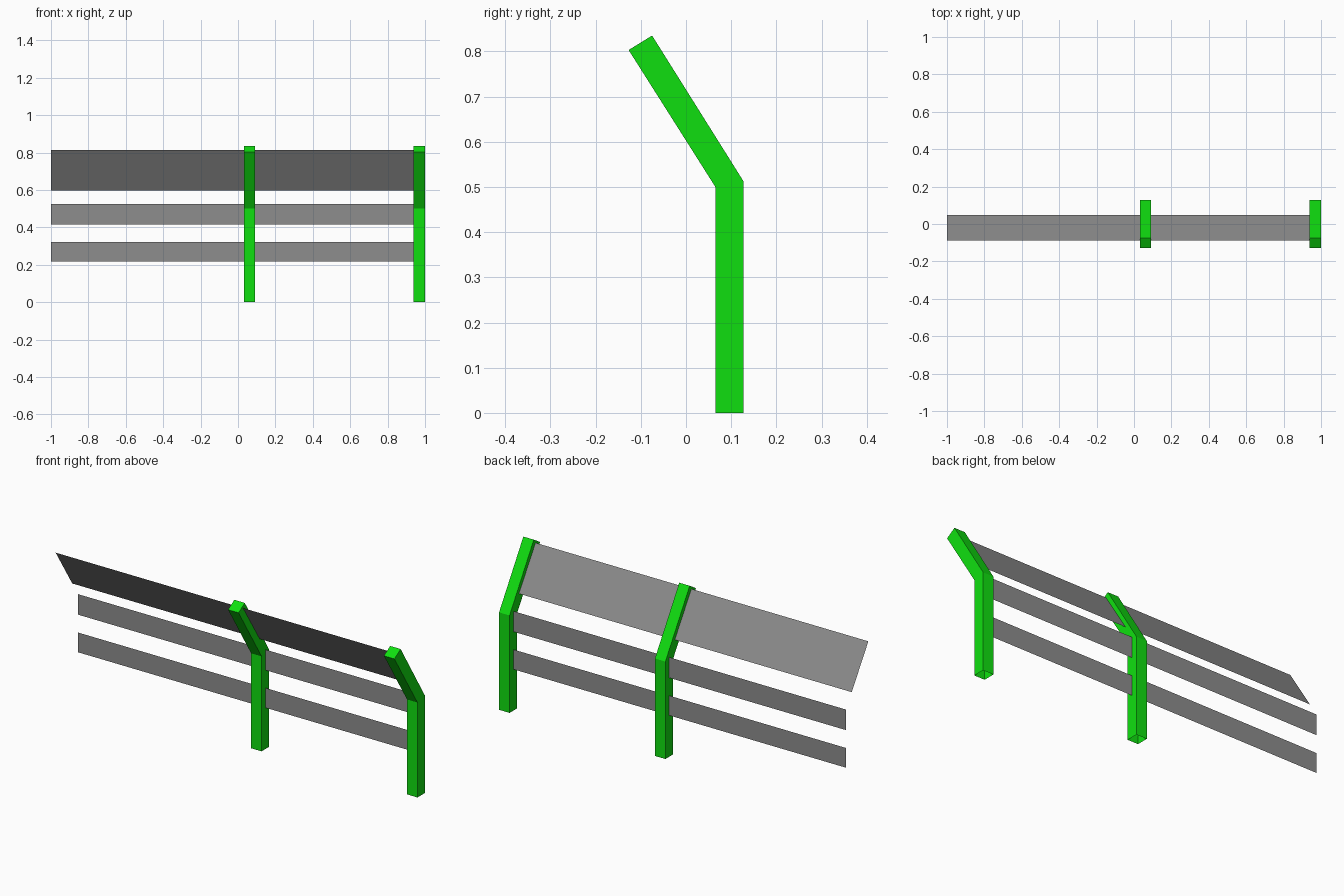
import bpy

if "Cube" in bpy.data.objects:
    bpy.data.objects.remove(bpy.data.objects["Cube"])


def material(name, color):
    m = bpy.data.materials.new(name)
    m.diffuse_color = (*color, 1.0)
    m.use_nodes = True
    m.node_tree.nodes["Principled BSDF"].inputs["Base Color"].default_value = m.diffuse_color
    return m


GREEN = material("bright green", (0.005, 0.74, 0.005))
GREY = material("mid grey", (0.27, 0.27, 0.27))


def add_mesh(name, verts, faces, mat):
    me = bpy.data.meshes.new(name)
    me.from_pydata(verts, [], faces)
    me.materials.append(mat)
    ob = bpy.data.objects.new(name, me)
    bpy.context.collection.objects.link(ob)
    return ob


# Bent post outline (y, z), with both bottom points first
PROFILE = [(0.065, 0), (0.127, 0), (0.127, 0.513),
           (-0.075, 0.835), (-0.127, 0.803), (0.065, 0.5)]


def post(name, x0, x1):
    n = len(PROFILE)
    verts = [(x, y, z) for x in (x0, x1) for y, z in PROFILE]
    # side walls; the foot is left open
    faces = [(i, (i + 1) % n, (i + 1) % n + n, i + n) for i in range(1, n)]
    # each flank as two quads joined at the bend
    faces += [(5, 2, 1, 0), (4, 3, 2, 5)]
    faces += [(n, n + 1, n + 2, n + 5), (n + 5, n + 2, n + 3, n + 4)]
    return add_mesh(name, verts, faces, GREEN)


post("middle_post", 0.031, 0.092)
post("end_post", 0.939, 1.0)

# Thin boards running between the posts: (lower y, z) to (upper y, z)
BOARDS = {
    "lower_rail": ((0.096, 0.218), (0.096, 0.322)),
    "upper_rail": ((0.096, 0.416), (0.096, 0.524)),
    "sloped_top_board": ((0.049, 0.598), (-0.089, 0.813)),
}
for name, ((ya, za), (yb, zb)) in BOARDS.items():
    for part, (x0, x1) in {"left": (-1.0, 0.031), "right": (0.092, 0.939)}.items():
        add_mesh(f"{name}_{part}",
                 [(x0, ya, za), (x1, ya, za), (x1, yb, zb), (x0, yb, zb)],
                 [(0, 1, 2, 3)], GREY)
